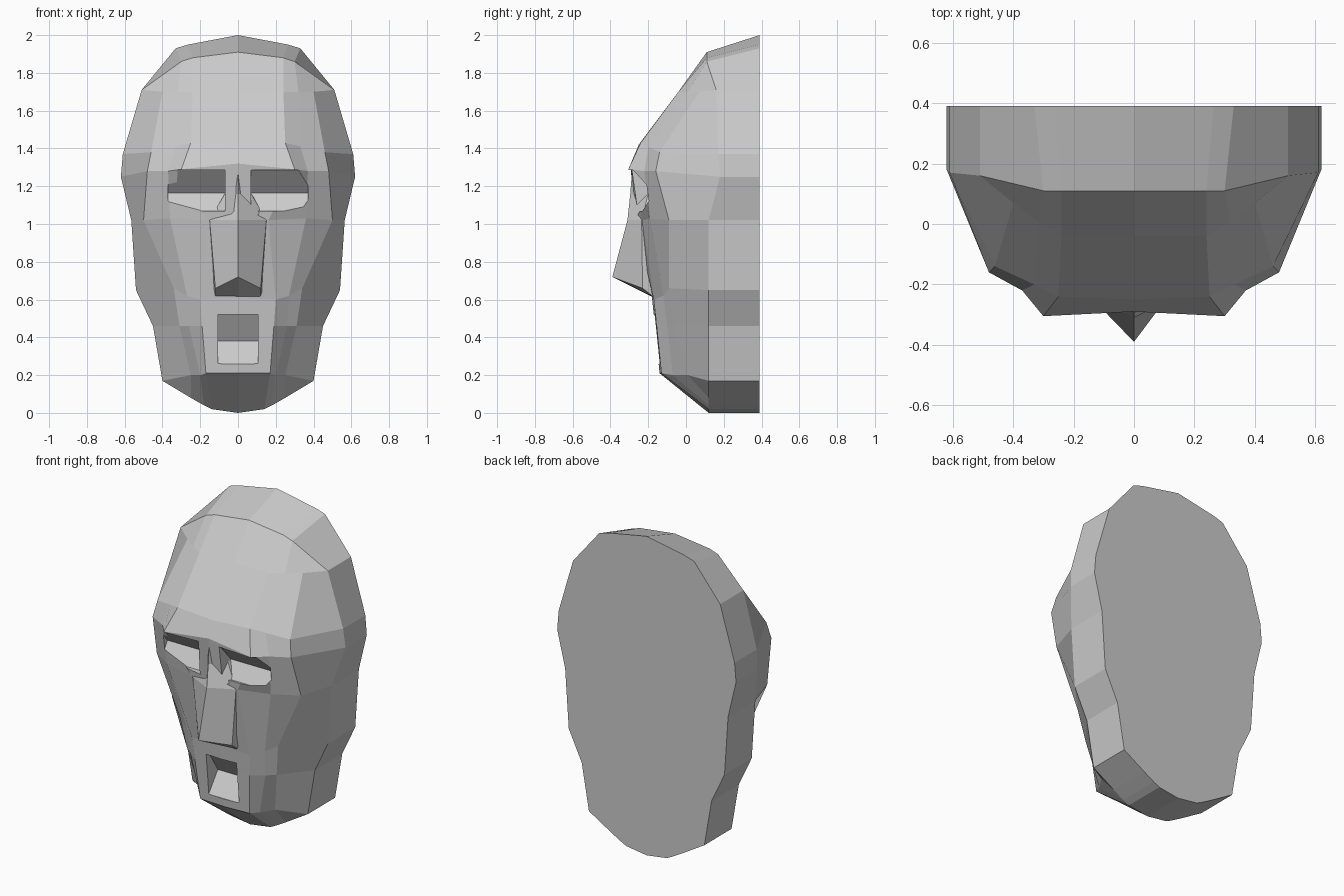
import bpy, bmesh

if "Cube" in bpy.data.objects:
    bpy.data.objects.remove(bpy.data.objects["Cube"])


def finish(bm, name):
    bmesh.ops.recalc_face_normals(bm, faces=bm.faces)
    mesh = bpy.data.meshes.new(name)
    bm.to_mesh(mesh)
    bm.free()
    ob = bpy.data.objects.new(name, mesh)
    bpy.context.collection.objects.link(ob)
    return ob


def mirrored_loft(rows):
    """Skin half cross-sections into faces, on both sides of x = 0."""
    bm = bmesh.new()
    for s in (1, -1):
        g = [[bm.verts.new((s * x, y, z)) for x, y, z in row] for row in rows]
        for a, b in zip(g, g[1:]):
            for i in range(len(a) - 1):
                quad = [a[i], b[i], b[i + 1], a[i + 1]]
                bm.faces.new(quad if s > 0 else quad[::-1])
    bmesh.ops.remove_doubles(bm, verts=bm.verts, dist=0.0005)
    return bm


def prism(name, profile, x0, x1):
    """Extrude a (y, z) profile across x."""
    bm = bmesh.new()
    a, b = [[bm.verts.new((x, y, z)) for y, z in profile] for x in (x0, x1)]
    bm.faces.new(a)
    bm.faces.new(b[::-1])
    n = len(a)
    for i in range(n):
        bm.faces.new((a[i], b[i], b[(i + 1) % n], a[(i + 1) % n]))
    return finish(bm, name)


# Head sections, centre line to outer rim
cranium = [
    [(0, .11, 1.91), (.24, .11, 1.88), (.30, .11, 1.86), (.30, .11, 1.86), (.30, .11, 1.86)],
    [(0, -.04, 1.7), (.24, -.04, 1.7), (.32, .01, 1.7), (.40, .07, 1.7), (.51, .16, 1.71)],
    [(0, -.25, 1.42), (.25, -.24, 1.43), (.33, -.20, 1.41), (.46, -.14, 1.38), (.61, .17, 1.37)],
    [(0, -.29, 1.32), (.30, -.305, 1.29), (.37, -.22, 1.28), (.48, -.16, 1.28), (.62, .18, 1.25)],
]
jaw = [
    [(0, -.27, 1.02), (.16, -.23, 1.02), (.36, -.19, 1.03), (.50, -.09, 1.02), (.565, .12, 1.02)],
    [(0, -.18, .61), (.20, -.17, .60), (.27, -.12, .62), (.34, -.09, .66), (.54, .12, .65)],
    [(0, -.165, .46), (.19, -.155, .46), (.26, -.10, .46), (.31, -.06, .46), (.45, .12, .46)],
    [(0, -.14, .21), (.17, -.13, .21), (.20, -.07, .20), (.25, .01, .20), (.40, .12, .17)],
    [(0, .12, 0), (.14, .12, .02), (.18, .12, .04), (.25, .12, .08), (.40, .12, .17)],
]
bm = mirrored_loft(cranium + jaw)

# Side band back to the flat rear face
rim = [e for e in bm.edges if e.is_boundary]
new = bmesh.ops.extrude_edge_only(bm, edges=rim)["geom"]
for v in (v for v in new if isinstance(v, bmesh.types.BMVert)):
    v.co.y = .39
    if v.co.z > 1.8:
        v.co.x *= 1.1
        v.co.z += .09 if v.co.z > 1.9 else .07
bmesh.ops.holes_fill(bm, edges=[e for e in bm.edges if e.is_boundary], sides=0)
head = finish(bm, "head")

# Eye sockets and mouth, cut as notched prisms
eye = [(-.5, 1.32), (-.30, 1.31), (-.28, 1.285), (-.17, 1.165), (-.23, 1.07), (-.5, 1.07)]
mouth = [(-.5, .52), (-.14, .52), (-.05, .38), (-.14, .26), (-.5, .26)]
eye[0:2] = [(-.5, 1.285)]
for name, profile, x0, x1 in (("eye_cut_right", eye, .07, .37),
                              ("eye_cut_left", eye, -.37, -.07),
                              ("mouth_cut", mouth, -.105, .105)):
    cutter = prism(name, profile, x0, x1)
    cutter.hide_render = True
    mod = head.modifiers.new(name, "BOOLEAN")
    mod.operation, mod.solver, mod.object = "DIFFERENCE", "EXACT", cutter
    bpy.context.view_layer.objects.active = head
    bpy.ops.object.modifier_apply(modifier=mod.name)
    bpy.data.objects.remove(cutter)

# Nose: ridge, side, and edge sunk into the face
finish(mirrored_loft([
    [(0, -.285, 1.29), (.05, -.24, 1.29), (.05, -.12, 1.29)],
    [(0, -.295, 1.16), (.07, -.20, 1.16), (.07, -.12, 1.16)],
    [(0, -.31, 1.02), (.15, -.235, 1.02), (.16, -.12, 1.02)],
    [(0, -.39, .72), (.12, -.23, .66), (.14, -.10, .66)],
    [(0, -.17, .61), (.12, -.165, .61), (.14, -.10, .61)],
]), "nose")
